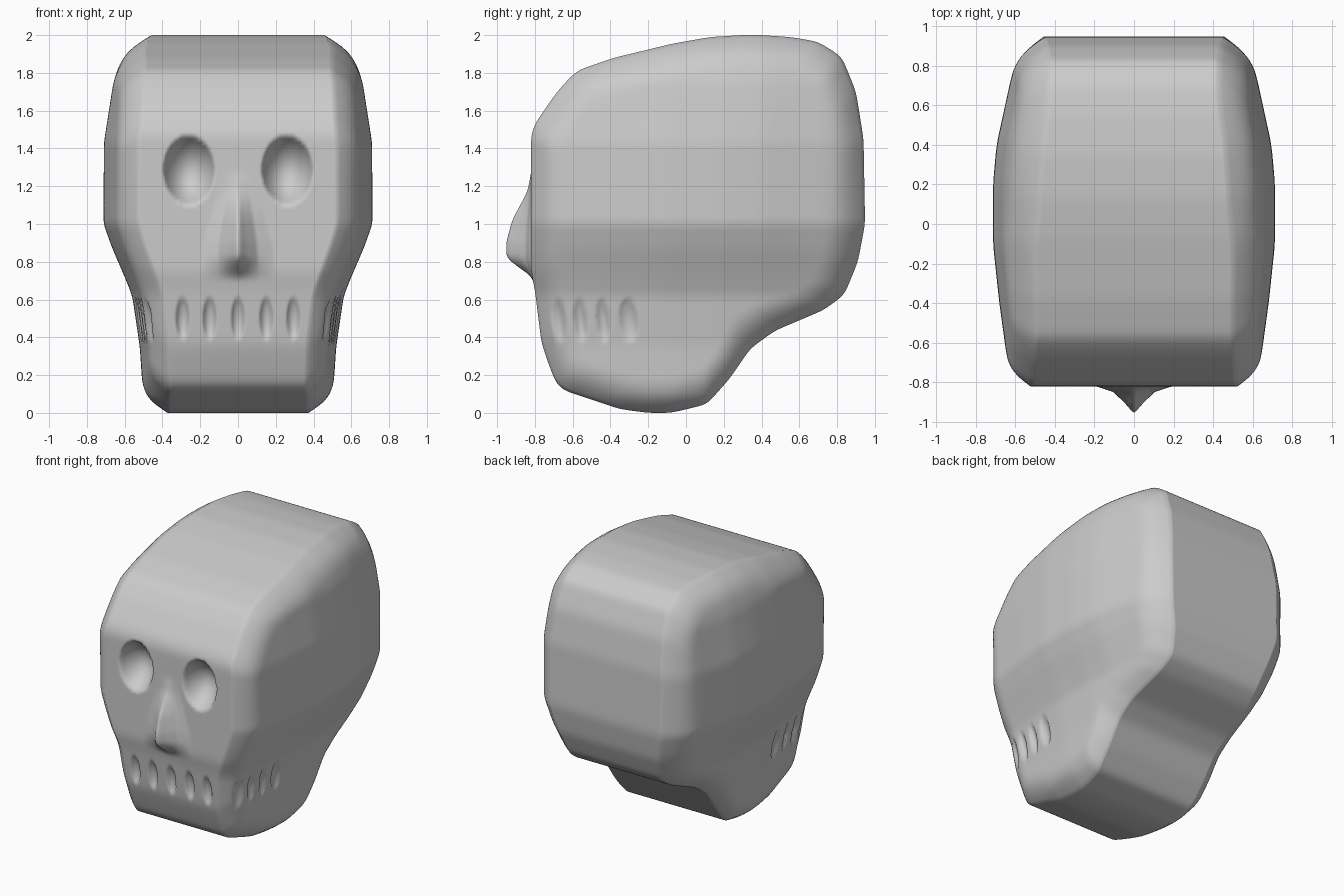
import bpy, bmesh, math

if "Cube" in bpy.data.objects:
    bpy.data.objects.remove(bpy.data.objects["Cube"])

N, RINGS, COLS = 320, 56, 104
CY, CZ = 0.0, 0.95            # centre of the side walls

# Side outline (y, z), clockwise from the brow
OUTLINE = [(-.82, 1.47), (-.80, 1.53), (-.69, 1.69), (-.62, 1.77), (-.57, 1.815), (-.38, 1.88),
           (-.07, 1.955), (.13, 1.99), (.35, 2.003), (.55, 1.99), (.70, 1.965), (.825, 1.885),
           (.90, 1.70), (.94, 1.45), (.948, 1.0), (.91, .80), (.838, .625), (.73, .545),
           (.47, .435), (.34, .34), (.23, .18), (.11, .045), (-.08, 0), (-.2, 0),
           (-.35, .02), (-.65, .12), (-.69, .16), (-.735, .28), (-.765, .37), (-.80, .65),
           (-.82, .75), (-.82, 1.0)]
# Half width by height, and relative half width by depth
WIDTH_Z = [(0, .47), (.06, .50), (.2, .51), (.35, .52), (.62, .56), (.72, .60), (.87, .665),
           (1.0, .712), (1.43, .71), (1.75, .66), (1.93, .60), (2.0, .56)]
WIDTH_Y = [(-.82, .87), (-.76, .885), (-.4, .955), (-.1, 1.0), (.2, 1.0), (.4, .975),
           (.76, .865), (.95, .77)]
# Nose: projection by height, and cross-section by distance from the middle
NOSE_Z = [(.72, 0), (.77, .065), (.82, .13), (.9, .132), (1.02, .10), (1.17, .02), (1.27, 0)]
NOSE_X = [(0, 1), (.015, .93), (.045, .68), (.11, .22), (.2, 0)]


def interp(table, v):
    if v <= table[0][0]:
        return table[0][1]
    for (a, fa), (b, fb) in zip(table, table[1:]):
        if v <= b:
            return fa + (fb - fa) * (v - a) / (b - a)
    return table[-1][1]


def soft(table, v, r):
    return sum(interp(table, v + k * r) for k in (-1, -.5, 0, .5, 1)) / 5


def resample(pts, n):
    pts = pts + pts[:1]
    table, total = [], 0
    for p, q in zip(pts, pts[1:]):
        table.append((total, p))
        total += math.dist(p, q)
    table.append((total, pts[-1]))
    ys = [(t, p[0]) for t, p in table]
    zs = [(t, p[1]) for t, p in table]
    out = [(interp(ys, total * i / n), interp(zs, total * i / n)) for i in range(n)]
    for _ in range(4):        # round the corners slightly
        out = [tuple((out[i - 1][k] + 2 * out[i][k] + out[(i + 1) % n][k]) / 4 for k in (0, 1))
               for i in range(n)]
    return out


def dish(u, v, ru, rv, depth, power=1.0):
    r2 = (u / ru) ** 2 + (v / rv) ** 2
    return depth * (1 - r2) ** power if r2 < 1 else 0


def half_width(y, z, d):
    edge = .10 * max(0, 1 - d / .2) ** 2.5
    w = soft(WIDTH_Z, z, .03) * soft(WIDTH_Y, y, .05) - edge
    # side tooth hollows
    if y < -.2 and .3 < z < .7:
        for ty, r in ((-.67, .034), (-.56, .034), (-.44, .034), (-.305, .05)):
            w -= dish(y - ty - .1 * (.5 - z), z - .49, r, .115, .024, .8)
    return w


def face_relief(x, z):
    ax = abs(x)
    # eye sockets
    dy = dish(ax - .26, z - 1.285, .135, .18, .14, .8)
    # front tooth hollows
    for tx in (0, .15, .293):
        dy += dish(ax - tx, z - .5, .037, .11, .03, .8)
    # nose, narrower towards the bridge
    spread = interp([(.75, 1), (.9, .9), (1.2, .5)], z)
    dy -= soft(NOSE_Z, z, .02) * interp(NOSE_X, ax / spread)
    return dy


# Skull: closed outline strip joined to two bulging side walls
bm = bmesh.new()
rows = []
for py, pz in resample(OUTLINE, N):
    radius = math.dist((py, pz), (CY, CZ))
    side = []
    for j in range(RINGS):
        s = j / RINGS
        y, z = CY + (py - CY) * s, CZ + (pz - CZ) * s
        side.append((half_width(y, z, radius * (1 - s)), y, z))
    w = half_width(py, pz, 0)
    strip = []
    for j in range(COLS + 1):
        x = w * (2 * j / COLS - 1)
        y = py + (face_relief(x, pz) if py < -.6 else 0)
        strip.append((x, y, pz))
    row = [(-x, y, z) for x, y, z in side] + strip + side[::-1]
    rows.append([bm.verts.new(c) for c in row])
for i in range(N):
    a, b = rows[i - 1], rows[i]
    for j in range(len(a) - 1):
        bm.faces.new((a[j], a[j + 1], b[j + 1], b[j]))
bmesh.ops.remove_doubles(bm, verts=bm.verts, dist=1e-5)
bmesh.ops.recalc_face_normals(bm, faces=bm.faces)
for f in bm.faces:
    f.smooth = True
mesh = bpy.data.meshes.new("skull")
bm.to_mesh(mesh)
bm.free()
skull = bpy.data.objects.new("skull", mesh)
bpy.context.collection.objects.link(skull)
